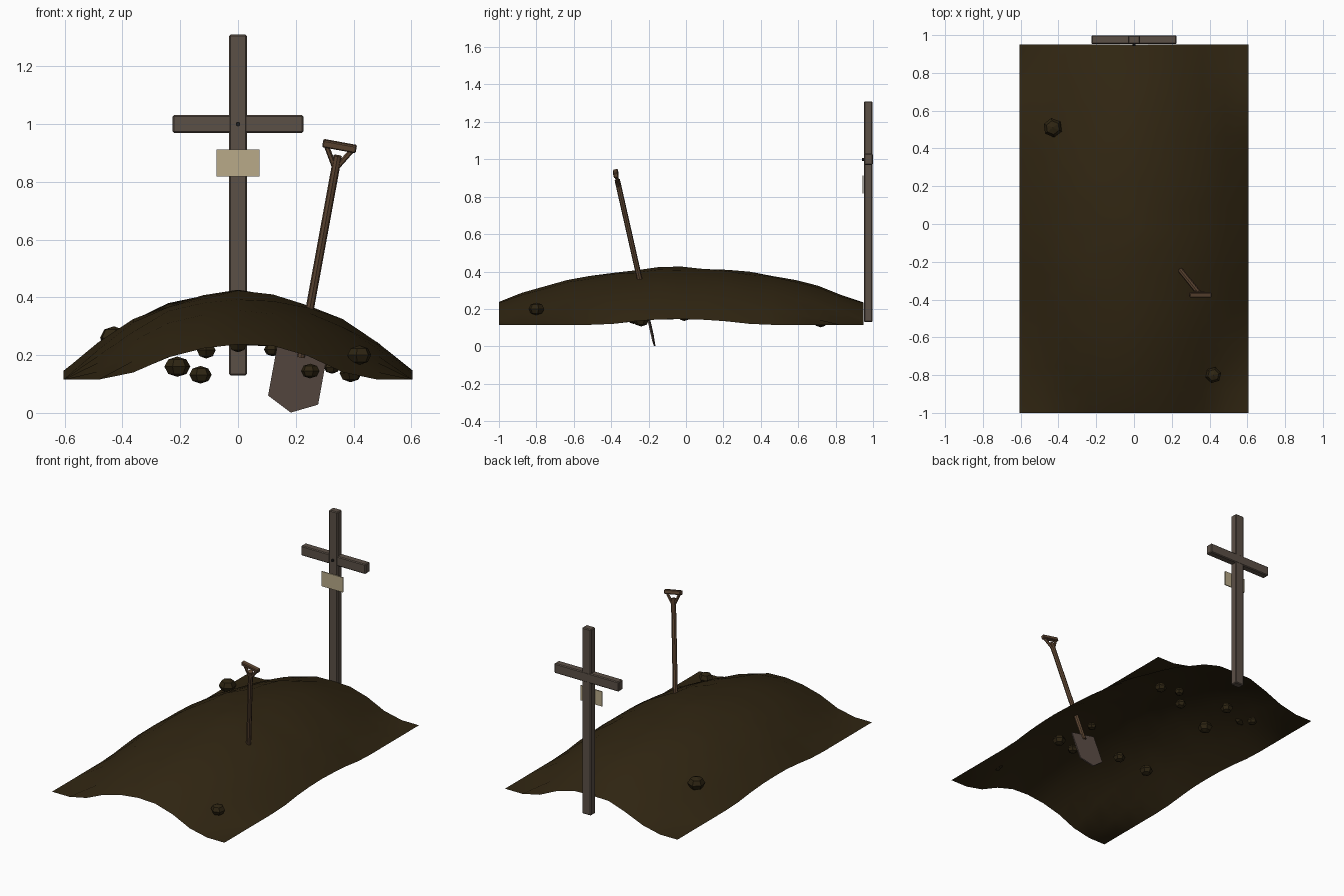
import bpy, bmesh, math, random
from mathutils import Matrix, Vector

if "Cube" in bpy.data.objects:
    bpy.data.objects.remove(bpy.data.objects["Cube"])

random.seed(4)


def mat(name, rgb):
    m = bpy.data.materials.new(name)
    m.diffuse_color = (*rgb, 1)
    m.use_nodes = True
    m.node_tree.nodes["Principled BSDF"].inputs["Base Color"].default_value = m.diffuse_color
    return m


SOIL = mat("soil", (0.030, 0.019, 0.006))
CLOD = mat("clod_soil", (0.027, 0.018, 0.006))
WOOD = mat("weathered_wood", (0.105, 0.080, 0.062))
PLATE = mat("pale_plate", (0.48, 0.40, 0.25))
HANDLE = mat("handle_wood", (0.115, 0.064, 0.034))
METAL = mat("spade_metal", (0.105, 0.075, 0.060))
IRON = mat("dark_iron", (0.015, 0.014, 0.013))


def finish(name, bm, material, matrix=None, smooth=False):
    me = bpy.data.meshes.new(name)
    if matrix is not None:
        bm.transform(matrix)
    for f in bm.faces:
        f.smooth = smooth
    bm.to_mesh(me)
    bm.free()
    me.materials.append(material)
    ob = bpy.data.objects.new(name, me)
    bpy.context.collection.objects.link(ob)
    return ob


def box(name, centre, size, material, bevel=0, matrix=None):
    bm = bmesh.new()
    bmesh.ops.create_cube(bm, size=1)
    bmesh.ops.scale(bm, vec=size, verts=bm.verts)
    if bevel:
        bmesh.ops.bevel(bm, geom=bm.edges[:], offset=bevel, segments=1, affect='EDGES')
    bmesh.ops.translate(bm, vec=centre, verts=bm.verts)
    return finish(name, bm, material, matrix)


def rod(name, a, b, r, sides, material, matrix=None):
    a, b = Vector(a), Vector(b)
    bm = bmesh.new()
    bmesh.ops.create_cone(bm, cap_ends=True, segments=sides, radius1=r, radius2=r,
                          depth=(b - a).length)
    bm.transform(Matrix.Translation((a + b) / 2)
                 @ (b - a).to_track_quat('Z', 'Y').to_matrix().to_4x4())
    return finish(name, bm, material, matrix)


# Mound: open sheet shaped as a clamped paraboloid with slight unevenness
bm = bmesh.new()
bmesh.ops.create_grid(bm, x_segments=10, y_segments=16, size=1)
for v in bm.verts:
    x, y = v.co.x * 0.605, v.co.y * 0.975
    h = max(0, 1 - x * x / 0.407 - y * y / 1.6)
    lump = random.uniform(-0.007, 0.007) * min(1, h * 2)
    v.co = (x, y - 0.025, 0.115 + 0.305 * h + lump)
finish("soil_mound", bm, SOIL, smooth=True)

# Clods on and under the mound: x, y, z, radius
clods = [(0.42, -0.80, 0.20, 0.042), (-0.43, 0.51, 0.26, 0.050),
         (0.39, -0.24, 0.138, 0.040), (0.25, -0.28, 0.145, 0.032),
         (0.325, -0.01, 0.158, 0.028), (-0.11, -0.27, 0.217, 0.036),
         (-0.34, -0.29, 0.22, 0.040), (-0.21, 0.42, 0.16, 0.044),
         (-0.13, 0.72, 0.132, 0.038), (-0.38, 0.66, 0.16, 0.030),
         (0.0, 0.44, 0.237, 0.034), (0.12, 0.57, 0.22, 0.030),
         (0.25, 0.55, 0.21, 0.036)]
for i, (x, y, z, r) in enumerate(clods):
    bm = bmesh.new()
    bmesh.ops.create_uvsphere(bm, u_segments=6, v_segments=4, radius=r)
    finish(f"clod_{i + 1}", bm, CLOD, Matrix.Translation((x, y, z))
           @ Matrix.Rotation(random.uniform(-0.4, 0.4), 4, 'Z')
           @ Matrix.Diagonal((1.03, 1.03, 0.8, 1)))

# Wooden cross with nail and blank plate
box("cross_post", (0, 0.975, 0.72), (0.062, 0.046, 1.18), WOOD, 0.005)
box("cross_bar", (0, 0.976, 1.0), (0.452, 0.046, 0.062), WOOD, 0.005)
rod("nail", (0, 0.942, 1.0), (0, 0.96, 1.0), 0.008, 8, IRON)
box("blank_plate", (0, 0.947, 0.865), (0.15, 0.006, 0.094), PLATE)

# Spade frame: origin at the blade tip, local z runs up the leaning shaft
up = Vector((0.17, -0.21, 0.93)).normalized()
side = Vector((0.93, 0, -0.17)).normalized()
S = Matrix((side, up.cross(side), up)).transposed().to_4x4()
S.translation = (0.183, -0.167, 0.002)

# Blade: pointed outline extruded to a thin plate
bm = bmesh.new()
outline = [(0, 0), (0.088, 0.045), (0.088, 0.235), (-0.088, 0.235), (-0.088, 0.045)]
face = bm.faces.new([bm.verts.new((x, -0.004, z)) for x, z in outline])
ext = bmesh.ops.extrude_face_region(bm, geom=[face])
bmesh.ops.translate(bm, vec=(0, 0.008, 0),
                    verts=[g for g in ext["geom"] if isinstance(g, bmesh.types.BMVert)])
bmesh.ops.recalc_face_normals(bm, faces=bm.faces)
finish("spade_blade", bm, METAL, S)

# Shaft and triangular grip
rod("spade_shaft", (0, 0, 0.20), (0, 0, 0.925), 0.0145, 8, HANDLE, S)
box("spade_grip", (0, 0, 0.960), (0.118, 0.026, 0.026), HANDLE, 0.004, S)
for s, label in ((-1, "left"), (1, "right")):
    rod(f"grip_strut_{label}", (s * 0.046, 0, 0.955), (s * 0.008, 0, 0.89),
        0.009, 6, HANDLE, S)
